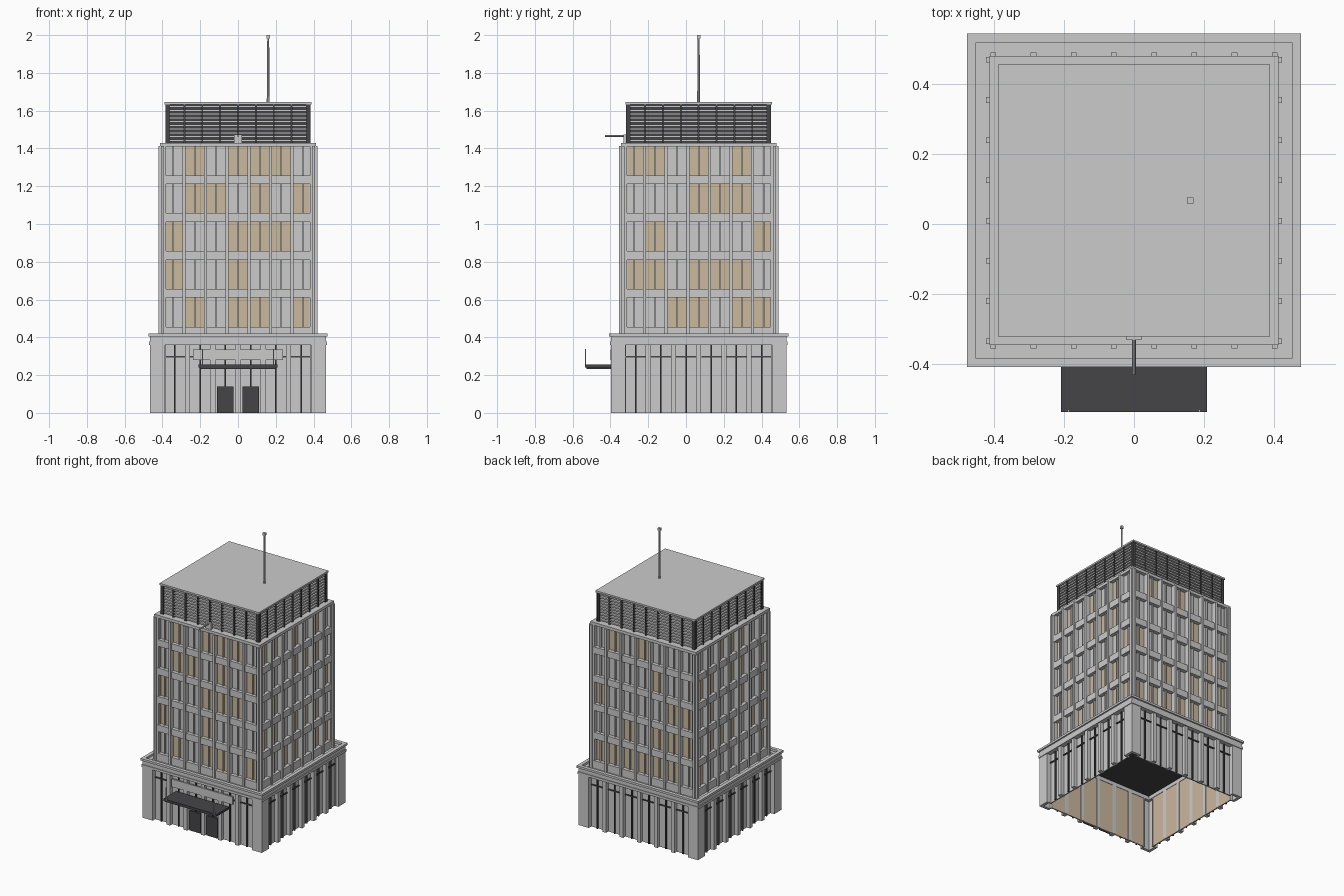
import bpy, bmesh, math, random
from mathutils import Matrix, Vector

if "Cube" in bpy.data.objects:
    bpy.data.objects.remove(bpy.data.objects["Cube"])

random.seed(4)
CY = 0.067                       # building centre in y


def material(name, rgb):
    m = bpy.data.materials.new(name)
    m.diffuse_color = (*rgb, 1)
    m.use_nodes = True
    m.node_tree.nodes["Principled BSDF"].inputs["Base Color"].default_value = m.diffuse_color
    return m


DARK = material("dark_metal", (0.06, 0.06, 0.065))
WARM = material("warm_light", (0.60, 0.48, 0.34))


def finish(name, bm, mat=None):
    me = bpy.data.meshes.new(name)
    bm.to_mesh(me)
    bm.free()
    ob = bpy.data.objects.new(name, me)
    bpy.context.collection.objects.link(ob)
    if mat:
        me.materials.append(mat)
    return ob


def add_box(bm, x0, x1, y0, y1, z0, z1, turn=None):
    m = Matrix.Translation(((x0 + x1) / 2, (y0 + y1) / 2, (z0 + z1) / 2))
    m = m @ Matrix.Diagonal((x1 - x0, y1 - y0, z1 - z0, 1))
    if turn is not None:
        m = Matrix.Translation((0, CY, 0)) @ Matrix.Rotation(turn * math.pi / 2, 4, 'Z') @ m
    bmesh.ops.create_cube(bm, size=1, matrix=m)


def boxes(name, items, mat=None):
    bm = bmesh.new()
    for b in items:
        add_box(bm, *b)
    return finish(name, bm, mat)


def facades(name, items, mat=None, sides=range(4)):
    """Items are (u0, u1, inner, outer, z0, z1); repeated on each side (0 front, 1 right)."""
    bm = bmesh.new()
    for k in sides:
        for u0, u1, d0, d1, z0, z1 in items:
            add_box(bm, u0, u1, -d1, -d0, z0, z1, k)
    return finish(name, bm, mat)


def block(name, r, z0, z1, mat=None):
    return boxes(name, [(-r, r, CY - r, CY + r, z0, z1)], mat)


def ring(name, outer, inner, z0, z1):
    return facades(name, [(-outer, inner, inner, outer, z0, z1)])


# Podium: open-bottomed shell with corner walls, piers, header and parapet
P = 0.1335
bays = [(i - 2.5) * P for i in range(6)]
facades("podium_corners", [(s * 0.426 - 0.039, s * 0.426 + 0.039, 0.445, 0.465, 0, 0.36) for s in (-1, 1)]
        + [(s * 0.389 - 0.004, s * 0.389 + 0.004, 0.425, 0.445, 0, 0.36) for s in (-1, 1)])
facades("podium_piers", [((i - 2) * P - 0.0135, (i - 2) * P + 0.0135, 0.425, 0.462, 0, 0.36) for i in range(5)])
ring("podium_header", 0.465, 0.425, 0.36, 0.405)
ring("podium_band", 0.47, 0.46, 0.36, 0.377)
ring("podium_parapet", 0.475, 0.45, 0.405, 0.42)
block("podium_roof", 0.452, 0.392, 0.402)
block("podium_ceiling", 0.44, 0.386, 0.392, DARK)
facades("podium_glass", [(b - 0.054, b + 0.054, 0.432, 0.436, 0, 0.36) for b in bays])
facades("podium_lit_lining", [(b - 0.054, b + 0.054, 0.428, 0.432, 0, 0.36) for b in bays], WARM)
facades("podium_mullions", [(b - 0.004, b + 0.004, 0.436, 0.446, 0, 0.36) for b in bays]
        + [(b - 0.053, b + 0.053, 0.436, 0.443, 0.294, 0.302) for b in bays], DARK)

# Entrance: doors, canopy, hangers and blank fascia panel
facades("entrance_doors", [(s * 0.067 - 0.043, s * 0.067 + 0.043, 0.436, 0.45, 0, 0.14) for s in (-1, 1)],
        DARK, [0])
boxes("entrance_canopy", [(-0.208, 0.208, -0.535, -0.395, 0.24, 0.255),
                          (-0.2, 0.2, -0.528, -0.395, 0.233, 0.24)], DARK)
boxes("canopy_hangers", [(s * 0.187 - 0.003, s * 0.187 + 0.003, -0.535, -0.529, 0.25, 0.338) for s in (-1, 1)])
boxes("entrance_fascia", [(-0.237, 0.237, -0.401, -0.39, 0.28, 0.335)])

# Tower: core, spandrels, fins, corner posts
N, W = 7, 0.1145
rows = [0.456 + 0.2005 * i for i in range(5)]
H = 0.154
block("tower_core", 0.38, 0.4, 1.41)
spans = [(0.4, rows[0])] + [(rows[i] + H, rows[i + 1]) for i in range(4)]
facades("tower_spandrels", [(-0.412, 0.38, 0.38, 0.412, a, b) for a, b in spans])
facades("tower_fins", [((i - 3.5) * W - 0.008, (i - 3.5) * W + 0.008, 0.38, 0.422, 0.4, 1.412)
                       for i in range(N + 1)])
facades("tower_corner_posts", [(0.388, 0.412, 0.388, 0.412, 0.4, 1.412)])
facades("window_mullions", [((i - 3) * W - 0.004, (i - 3) * W + 0.004, 0.38, 0.398, z, z + H)
                            for i in range(N) for z in rows])

# Windows: lit bays listed bottom row first for front and right, random elsewhere
lit = {0: [(1, 3, 4, 6), (0, 3), (0, 3, 4, 5), (1, 2, 4, 6), (1, 3, 4, 5)],
       1: [(2, 3, 5, 6), (0, 1, 3, 4, 5), (1, 6), (3, 4, 5), (0, 1, 3, 5)]}
for k, side in enumerate(("front", "right", "back", "left")):
    on, off = [], []
    for r, z in enumerate(rows):
        for i in range(N):
            warm = i in lit[k][r] if k in lit else random.random() < 0.45
            u = (i - 3) * W
            (on if warm else off).append((u - 0.05, u + 0.05, 0.378, 0.386, z, z + H))
    facades(side + "_lit_windows", on, WARM, [k])
    facades(side + "_unlit_windows", off, None, [k])

# Tower cap and louvred plant room
block("tower_cap", 0.412, 1.41, 1.43)
block("plant_room_core", 0.36, 1.43, 1.635, DARK)
facades("plant_room_louvres", [(-0.38, 0.362, 0.362, 0.38, 1.438 + 0.0198 * i, 1.448 + 0.0198 * i)
                               for i in range(10)])
facades("plant_room_posts", [((i - 4) * 0.0945 - 0.005, (i - 4) * 0.0945 + 0.005, 0.36, 0.384, 1.43, 1.635)
                             for i in range(9)], DARK)
block("plant_room_roof", 0.388, 1.633, 1.645)


# Roof mast and projecting flagpole
def rod(name, a, b, r0, r1, sides=8):
    a, b = Vector(a), Vector(b)
    bm = bmesh.new()
    rot = (b - a).to_track_quat('Z', 'Y').to_matrix().to_4x4()
    bmesh.ops.create_cone(bm, cap_ends=True, segments=sides, radius1=r0, radius2=r1,
                          depth=(b - a).length, matrix=Matrix.Translation((a + b) / 2) @ rot)
    return finish(name, bm)


rod("roof_mast", (0.16, CY, 1.64), (0.16, CY, 1.985), 0.008, 0.005)
boxes("mast_cap", [(0.151, 0.169, CY - 0.009, CY + 0.009, 1.982, 2.0)])
rod("flagpole", (0, -0.32, 1.466), (0, -0.428, 1.466), 0.005, 0.005)
boxes("flagpole_plate", [(-0.022, 0.022, -0.33, -0.316, 1.43, 1.474)])
